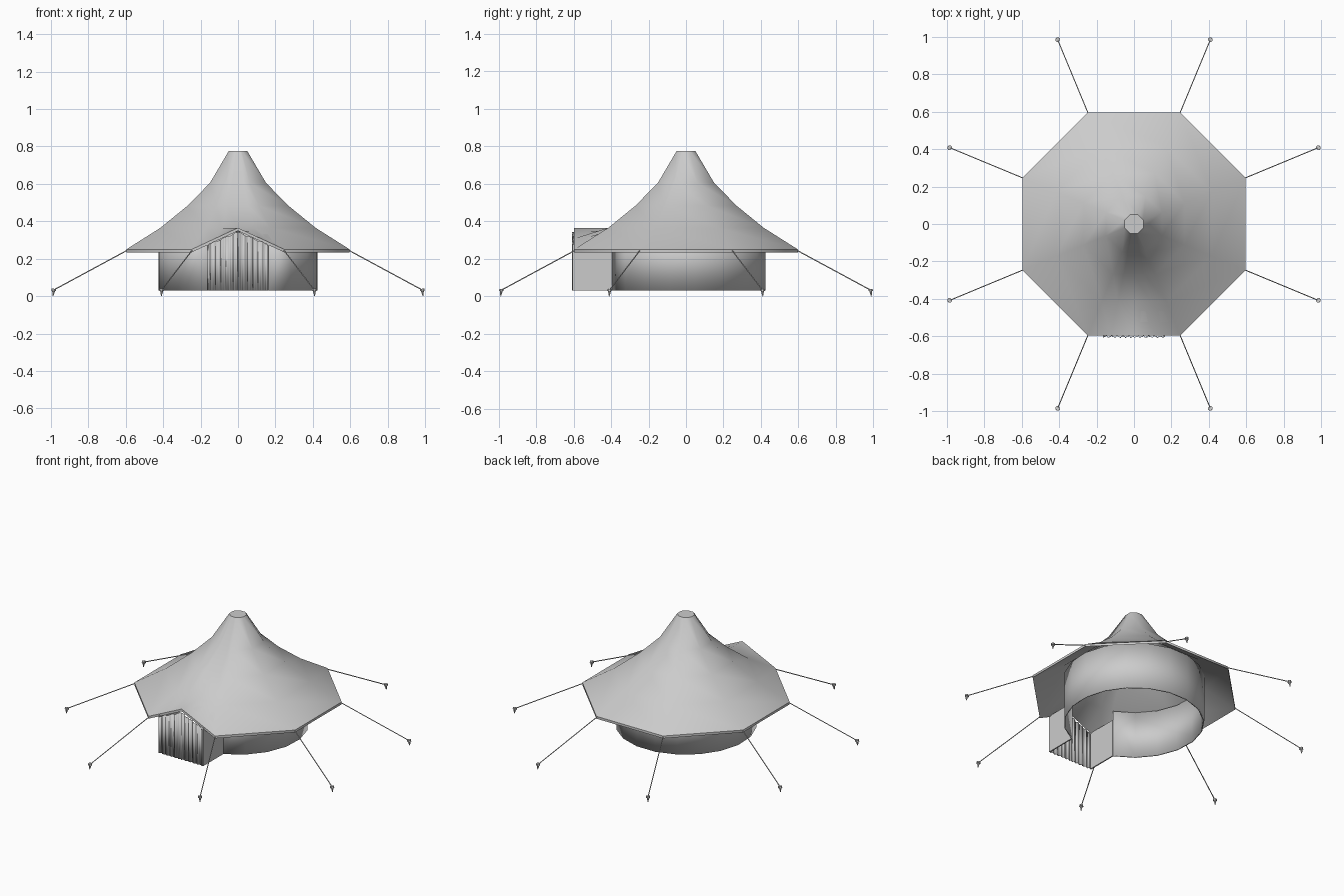
import bpy, bmesh
from math import sin, cos, pi, radians, sqrt
from mathutils import Vector

if "Cube" in bpy.data.objects:
    bpy.data.objects.remove(bpy.data.objects["Cube"])


def make(name, verts, faces, smooth=None, thick=0):
    me = bpy.data.meshes.new(name)
    me.from_pydata(verts, [], faces)
    bm = bmesh.new()
    bm.from_mesh(me)
    bmesh.ops.recalc_face_normals(bm, faces=bm.faces[:])
    bm.to_mesh(me)
    bm.free()
    ob = bpy.data.objects.new(name, me)
    bpy.context.collection.objects.link(ob)
    if thick:
        m = ob.modifiers.new("thickness", 'SOLIDIFY')
        m.thickness = thick
        m.offset = 0
    if smooth:
        bpy.ops.object.select_all(action='DESELECT')
        ob.select_set(True)
        bpy.context.view_layer.objects.active = ob
        bpy.ops.object.shade_smooth_by_angle(angle=radians(smooth))
    return ob


def strip(name, path, bottom, top, smooth=None, thick=0.008):
    """Upright cloth along a plan path; top may be a function of x."""
    n = len(path)
    f = top if callable(top) else (lambda x: top)
    verts = [(x, y, bottom) for x, y in path] + [(x, y, f(x)) for x, y in path]
    faces = [(i, i + 1, n + i + 1, n + i) for i in range(n - 1)]
    return make(name, verts, faces, smooth, thick)


def rod(name, a, b, r1, r2, sides):
    a, b = Vector(a), Vector(b)
    bpy.ops.mesh.primitive_cone_add(vertices=sides, radius1=r1, radius2=r2,
                                    depth=(b - a).length, location=(a + b) / 2)
    ob = bpy.context.object
    ob.name = name
    ob.rotation_euler = (b - a).to_track_quat('Z', 'Y').to_euler()
    return ob


# Octagonal roof: unit outline (flat distance 1), front side split for the gable
K = 1 / cos(pi / 8)
outline = []
for i in range(8):
    a = radians(-67.5 + 45 * i)
    outline.append(Vector((K * cos(a), K * sin(a))))
for t in (.25, .5, .75):
    outline.append(outline[7].lerp(outline[0], t))
N = len(outline)
profile = [(.05, .775), (.15, .605), (.27, .483), (.415, .365), (.597, .25)]


def roof_rings(drop):
    out = []
    for k, (r, z) in enumerate(profile):
        for j, p in enumerate(outline):
            lift = (.5, 1, .5)[j - 8] * .115 if k == 4 and j >= 8 else 0
            out.append((p.x * r, p.y * r, z + lift - drop))
    return out


verts = roof_rings(0) + roof_rings(.016)
M = len(profile) * N
faces = []
for k in range(4):
    for j in range(N):
        a, b = k * N + j, k * N + (j + 1) % N
        faces.append((a, b, b + N, a + N))
        faces.append((M + b, M + a, M + a + N, M + b + N))
for j in range(N):  # eave edge
    a, b = 4 * N + j, 4 * N + (j + 1) % N
    faces.append((a, b, M + b, M + a))
faces += [tuple(range(N)), tuple(range(M, M + N))]
make("roof_canopy", verts, faces, smooth=48)

# Round wall, open at the doorway
R, DOOR = .425, .163
start = -90 + 22.6
wall = []
for i in range(18):
    a = radians(start + (360 - 45.2) * i / 17)
    wall.append((R * cos(a), R * sin(a)))
strip("round_wall", wall, .03, .342, smooth=40)

# Porch side walls
for s, side in ((1, "right"), (-1, "left")):
    x = s * DOOR
    strip("porch_wall_" + side, [(x, -sqrt(R * R - x * x)), (x, -.605)], .03, .28)


# Door curtains with vertical folds, meeting at the middle
def curtain_top(x):
    return .342 - .42 * abs(x) + .003 * sin(abs(x) * 110)


for s, side in ((1, "right"), (-1, "left")):
    path = []
    for i in range(41):
        x = s * (.001 + .164 * i / 40)
        fold = sin(i * .85 + s) + .6 * sin(i * 1.9)
        path.append((x, -.602 - .004 * fold))
    strip("door_curtain_" + side, path, .03, curtain_top, smooth=50, thick=.003)

# Guy ropes and ground stakes at each corner
for i in range(8):
    a = radians(22.5 + 45 * i)
    d = Vector((cos(a), sin(a), 0))
    up = Vector((0, 0, 1))
    rod("guy_rope", d * .645 + up * .243, d * 1.068 + up * .032, .003, .003, 6)
    rod("stake", d * 1.07, d * 1.067 + up * .03, .002, .009, 8)
    rod("stake_head", d * 1.067 + up * .028, d * 1.066 + up * .039, .013, .012, 8)
